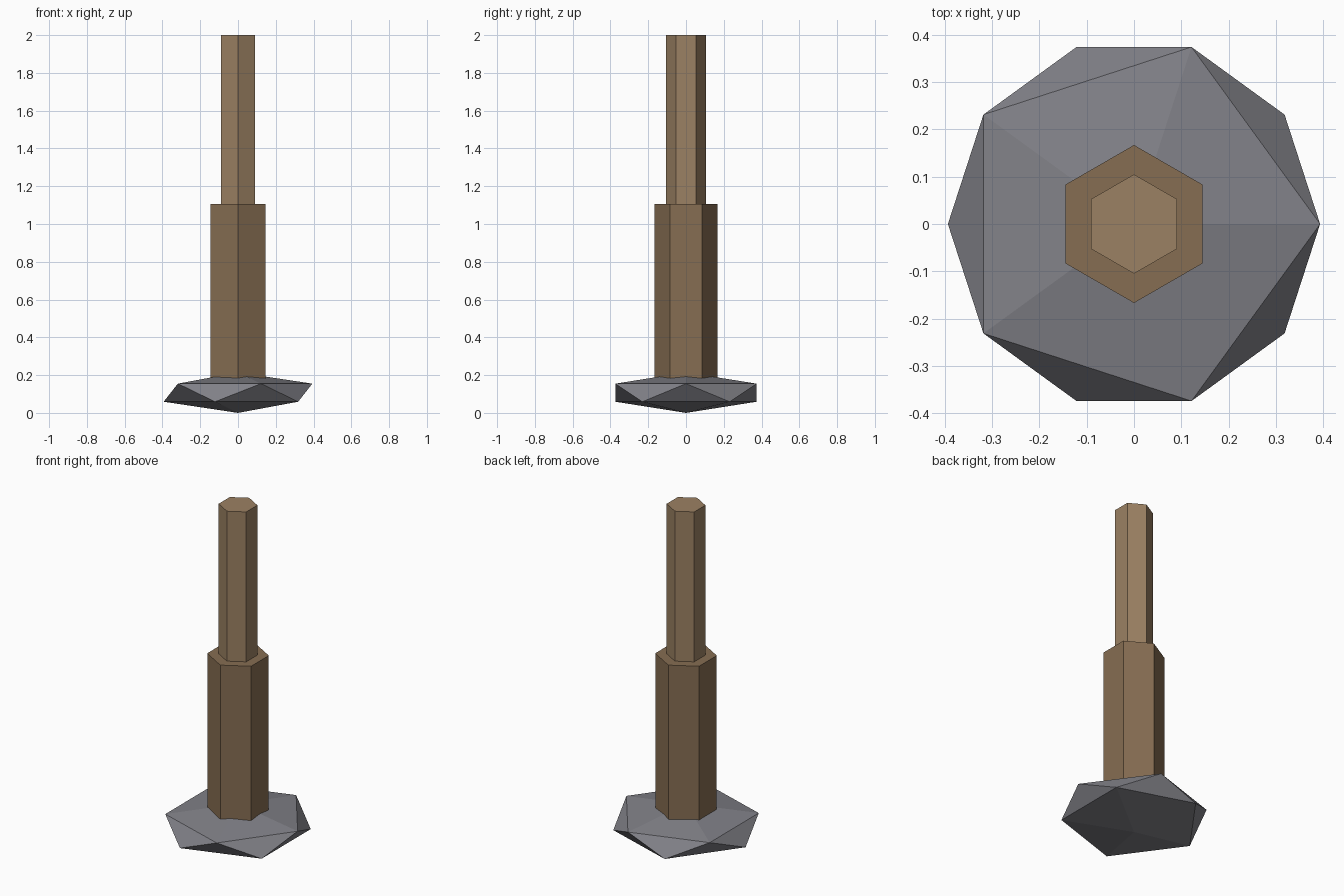
import bpy

if "Cube" in bpy.data.objects:
    bpy.data.objects.remove(bpy.data.objects["Cube"])


def paint(obj, name, color):
    mat = bpy.data.materials.new(name)
    mat.diffuse_color = (*color, 1)
    mat.use_nodes = True
    mat.node_tree.nodes["Principled BSDF"].inputs["Base Color"].default_value = mat.diffuse_color
    obj.data.materials.append(mat)


def hex_rod(name, radius, z0, z1, color):
    bpy.ops.mesh.primitive_cylinder_add(vertices=6, radius=radius, depth=z1 - z0,
                                        location=(0, 0, (z0 + z1) / 2))
    obj = bpy.context.object
    obj.name = name
    paint(obj, name + "_wood", color)


# Faceted stone foot: a flattened icosahedron
bpy.ops.mesh.primitive_ico_sphere_add(subdivisions=1, radius=1, location=(0, 0, 0.107))
foot = bpy.context.object
foot.name = "stone_foot"
foot.scale = (0.44, 0.44, 0.107)
bpy.ops.object.transform_apply(location=False, rotation=False, scale=True)
paint(foot, "stone", (0.22, 0.22, 0.245))

# Stepped hexagonal shaft
hex_rod("lower_shaft", 0.167, 0.11, 1.105, (0.24, 0.155, 0.085))
hex_rod("upper_shaft", 0.105, 1.105, 2.0, (0.33, 0.22, 0.125))
